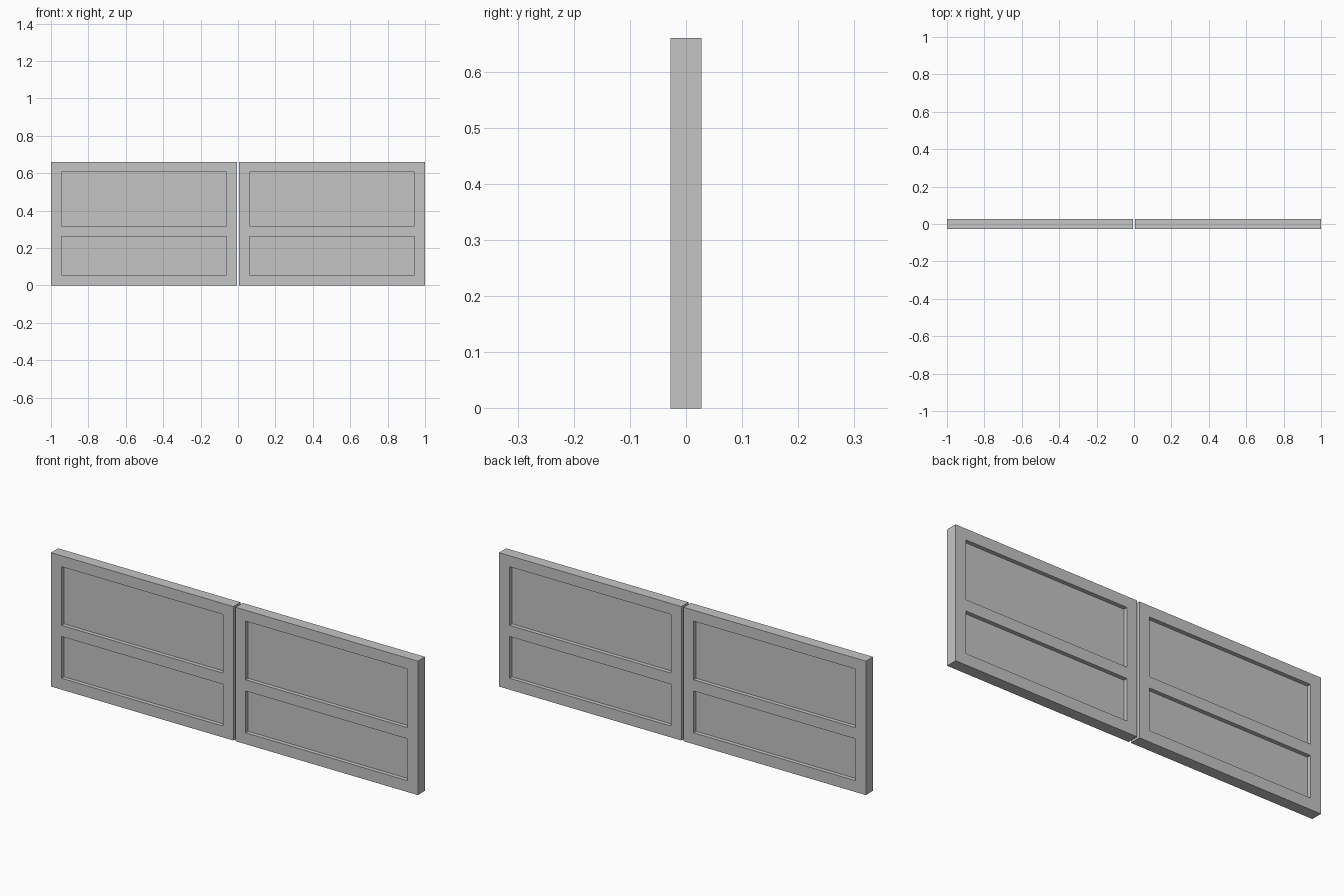
import bpy, bmesh

if "Cube" in bpy.data.objects:
    bpy.data.objects.remove(bpy.data.objects["Cube"])

W0, W1, H = 0.006, 1.0, 0.66      # inner edge, outer edge, height of a leaf
HALF, RECESS = 0.028, 0.02        # half thickness, recess depth on each side
XS = [W0, 0.061, 0.943, W1]       # stile boundaries
ZS = [0, 0.056, 0.262, 0.317, 0.606, H]   # rail boundaries

grey = bpy.data.materials.new("light grey")
grey.diffuse_color = (0.56, 0.56, 0.56, 1)
grey.use_nodes = True
grey.node_tree.nodes["Principled BSDF"].inputs["Base Color"].default_value = grey.diffuse_color


def half_depth(i, j):
    """Half thickness of a grid cell: thin panel, full frame, or outside."""
    if not (0 <= i < len(XS) - 1 and 0 <= j < len(ZS) - 1):
        return 0
    return HALF - RECESS if i == 1 and j in (1, 3) else HALF


def make_leaf(name, side):
    bm = bmesh.new()

    def quad(*pts):
        bm.faces.new([bm.verts.new((side * x, y, z)) for x, y, z in pts])

    for i in range(len(XS)):
        for j in range(len(ZS)):
            d = half_depth(i, j)
            x, z = XS[i], ZS[j]
            # front and back surfaces of the cell
            if d:
                x2, z2 = XS[i + 1], ZS[j + 1]
                for y in (-d, d):
                    quad((x, y, z), (x2, y, z), (x2, y, z2), (x, y, z2))
            # walls where the thickness steps to the previous column or row
            walls = []
            if j < len(ZS) - 1:
                walls.append((half_depth(i - 1, j), (x, z), (x, ZS[j + 1])))
            if i < len(XS) - 1:
                walls.append((half_depth(i, j - 1), (x, z), (XS[i + 1], z)))
            for e, (xa, za), (xb, zb) in walls:
                if e == d:
                    continue
                spans = [(-d, -e), (e, d)] if e and d else [(-max(d, e), max(d, e))]
                for ya, yb in spans:
                    quad((xa, ya, za), (xb, ya, zb), (xb, yb, zb), (xa, yb, za))

    bmesh.ops.remove_doubles(bm, verts=bm.verts[:], dist=1e-5)
    bmesh.ops.recalc_face_normals(bm, faces=bm.faces[:])
    mesh = bpy.data.meshes.new(name)
    bm.to_mesh(mesh)
    bm.free()
    mesh.materials.append(grey)
    bpy.context.collection.objects.link(bpy.data.objects.new(name, mesh))


# Pair of panelled leaves with a narrow gap between them
make_leaf("left_leaf", -1)
make_leaf("right_leaf", 1)
